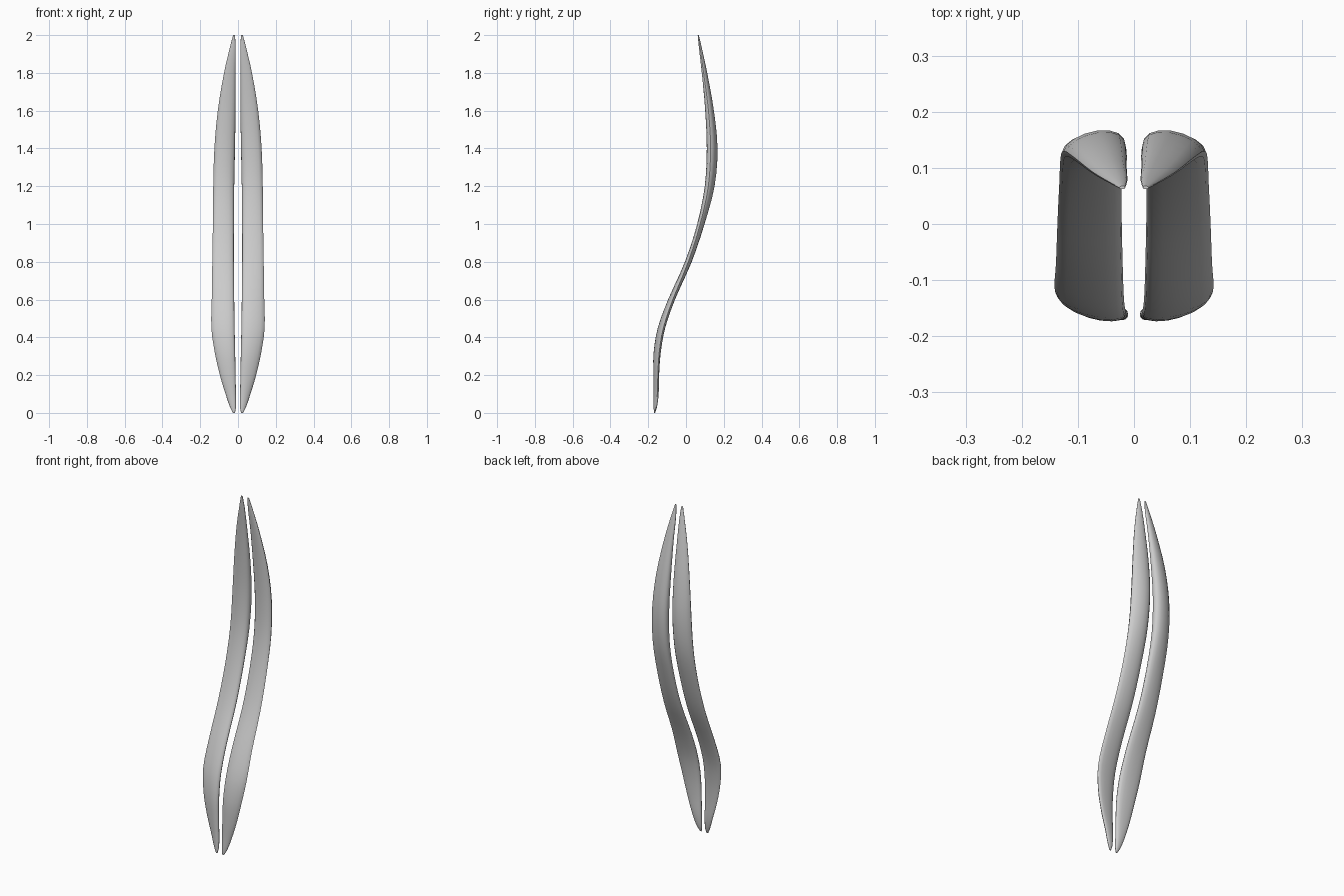
import bpy, bmesh, math

cube = bpy.data.objects.get("Cube")
if cube:
    bpy.data.objects.remove(cube)

grey = bpy.data.materials.new("light grey")
grey.use_nodes = True
color = (0.6, 0.6, 0.6, 1)
grey.diffuse_color = color
grey.node_tree.nodes["Principled BSDF"].inputs["Base Color"].default_value = color

# Stations up the blade: height, inner x, outer x, front y, back y, outer-edge y
STATIONS = [
    (0.0, 0.016, 0.026, -0.17, -0.164, -0.167),
    (0.03, 0.011, 0.042, -0.172, -0.154, -0.160),
    (0.1, 0.011, 0.066, -0.173, -0.147, -0.152),
    (0.2, 0.013, 0.096, -0.175, -0.146, -0.149),
    (0.32, 0.015, 0.123, -0.174, -0.138, -0.142),
    (0.45, 0.018, 0.141, -0.152, -0.114, -0.120),
    (0.6, 0.02, 0.139, -0.097, -0.06, -0.070),
    (0.8, 0.022, 0.136, -0.006, 0.031, 0.012),
    (1.0, 0.022, 0.133, 0.06, 0.1, 0.075),
    (1.2, 0.02, 0.131, 0.101, 0.154, 0.118),
    (1.4, 0.016, 0.125, 0.112, 0.17, 0.130),
    (1.6, 0.013, 0.107, 0.103, 0.15, 0.119),
    (1.8, 0.013, 0.074, 0.085, 0.114, 0.093),
    (1.93, 0.012, 0.044, 0.069, 0.085, 0.075),
    (2.0, 0.016, 0.026, 0.062, 0.068, 0.065),
]
STEPS, SIDES = 3, 16


def smooth_station(i, t):
    """Catmull-Rom blend between station i and the next."""
    last = len(STATIONS) - 1
    a, b, c, d = (STATIONS[min(max(i + k, 0), last)] for k in (-1, 0, 1, 2))
    h = c[0] - b[0]
    out = [b[0] + t * h]
    for k in range(1, 6):
        m0 = (c[k] - a[k]) / (c[0] - a[0]) * h
        m1 = (d[k] - b[k]) / (d[0] - b[0]) * h
        out.append((2*t**3 - 3*t**2 + 1) * b[k] + (t**3 - 2*t**2 + t) * m0
                   + (3*t**2 - 2*t**3) * c[k] + (t**3 - t**2) * m1)
    return out


def section(z, xi, xo, yf, yb, yo):
    """Rounded lens, thickest towards the inner side, thin at the outer edge."""
    points = []
    for s in range(SIDES):
        a = 2 * math.pi * s / SIDES
        u = 0.5 - 0.5 * math.cos(a)
        x = xi + (xo - xi) * u ** 1.15
        # the centre line slides to the outer edge's depth
        mid = (yf + yb) / 2 * (1 - u * u) + yo * u * u
        half = (yb - yf) / 2
        y = mid + half * math.sin(a) * (1.05 - 0.15 * u)
        points.append((x, y, z))
    return points


# Loft the blade
bm = bmesh.new()
rows = [section(*smooth_station(i, k / STEPS))
        for i in range(len(STATIONS) - 1) for k in range(STEPS)]
rows.append(section(*STATIONS[-1]))
rings = [[bm.verts.new(p) for p in row] for row in rows]
for low, high in zip(rings, rings[1:]):
    for s in range(SIDES):
        n = (s + 1) % SIDES
        bm.faces.new((low[s], low[n], high[n], high[s]))
bm.faces.new(rings[0])
bm.faces.new(rings[-1])
bmesh.ops.recalc_face_normals(bm, faces=bm.faces)

mesh = bpy.data.meshes.new("curved_blades")
bm.to_mesh(mesh)
bm.free()
mesh.materials.append(grey)
blades = bpy.data.objects.new("curved_blades", mesh)
bpy.context.collection.objects.link(blades)

# Matching blade on the other side
mirror = blades.modifiers.new("Mirror", 'MIRROR')
mirror.use_clip = False
mirror.use_mirror_merge = False

bpy.ops.object.select_all(action='DESELECT')
blades.select_set(True)
bpy.context.view_layer.objects.active = blades
bpy.ops.object.shade_smooth_by_angle(angle=math.radians(50))
